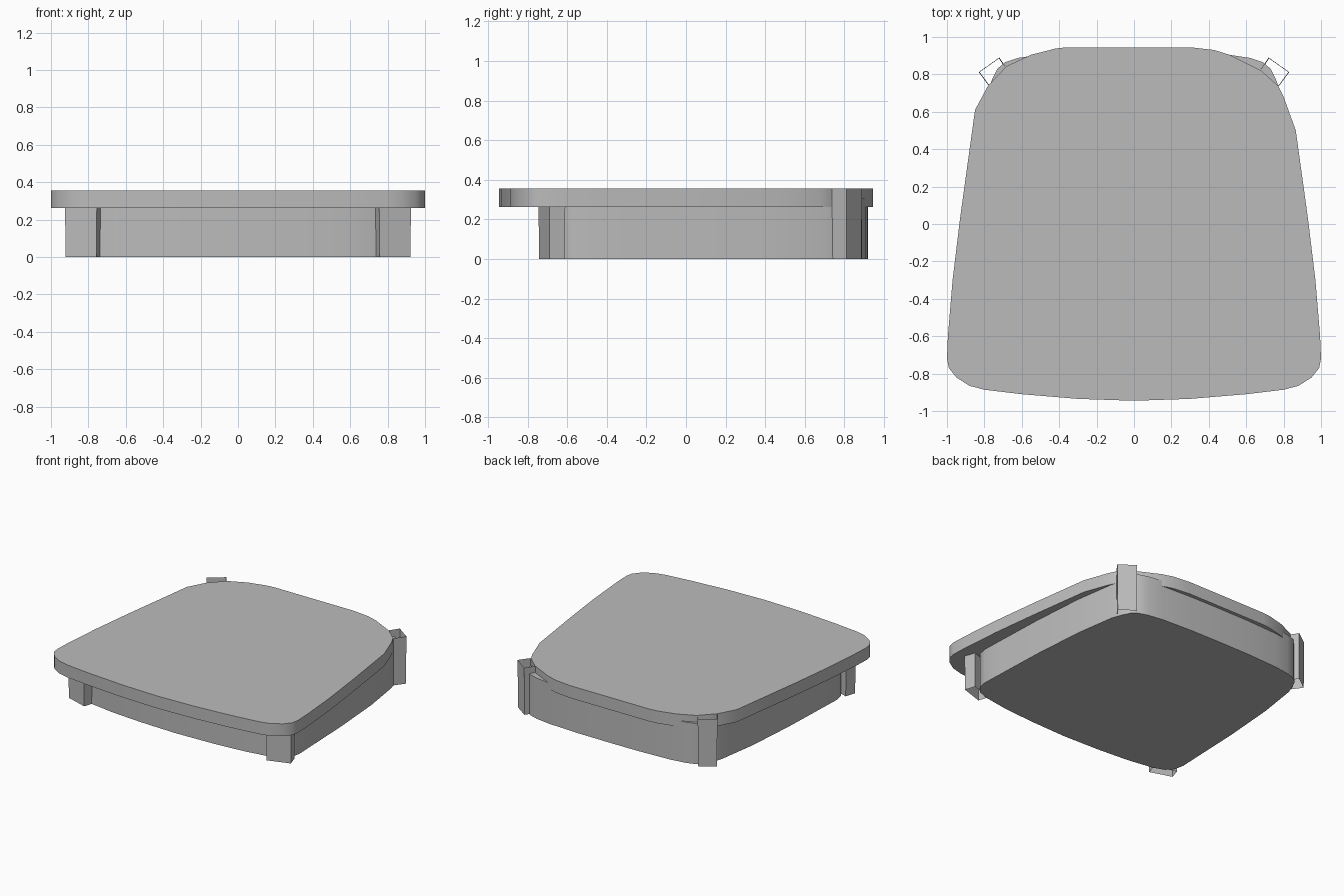
import bpy, bmesh

if "Cube" in bpy.data.objects:
    bpy.data.objects.remove(bpy.data.objects["Cube"])

grey = bpy.data.materials.new("warm_grey")
grey.diffuse_color = (0.5, 0.5, 0.5, 1)
grey.use_nodes = True
grey.node_tree.nodes["Principled BSDF"].inputs["Base Color"].default_value = grey.diffuse_color


def prism(name, outline, z0, z1, capped=True, lean=0.0):
    """Extrude a plan outline; lean widens the top slightly."""
    bm = bmesh.new()
    n = len(outline)
    cx = sum(p[0] for p in outline) / n
    cy = sum(p[1] for p in outline) / n
    low = [bm.verts.new((x + (cx - x) * lean, y + (cy - y) * lean, z0)) for x, y in outline]
    top = [bm.verts.new((x, y, z1)) for x, y in outline]
    for i in range(n):
        j = (i + 1) % n
        bm.faces.new((low[i], low[j], top[j], top[i]))
    if capped:
        bm.faces.new(top)
        bm.faces.new(low[::-1])
    bmesh.ops.recalc_face_normals(bm, faces=bm.faces)
    mesh = bpy.data.meshes.new(name)
    bm.to_mesh(mesh)
    bm.free()
    mesh.materials.append(grey)
    obj = bpy.data.objects.new(name, mesh)
    bpy.context.collection.objects.link(obj)
    bpy.context.view_layer.objects.active = obj
    obj.select_set(True)
    bpy.ops.object.shade_smooth_by_angle(angle=0.6)
    obj.select_set(False)
    return obj


def mirrored(half):
    """Right half, front to back, plus its mirror image."""
    return half + [(-x, y) for x, y in reversed(half) if x > 0]


# Seat slab: shared front, slightly different rear corners
front = [(0, -0.945), (0.3, -0.935), (0.6, -0.91), (0.8, -0.886), (0.88, -0.865),
         (0.95, -0.82), (0.99, -0.77), (1.0, -0.72), (0.995, -0.6), (0.97, -0.3), (0.93, 0.03)]
rear_right = [(0.865, 0.5), (0.8, 0.68), (0.77, 0.74), (0.68, 0.82), (0.51, 0.905),
              (0.43, 0.93), (0.3, 0.945)]
rear_left = [(-0.36, 0.945), (-0.42, 0.938), (-0.55, 0.905), (-0.68, 0.845),
             (-0.78, 0.74), (-0.85, 0.61)]
slab = front + rear_right + rear_left + [(-x, y) for x, y in reversed(front) if x > 0]
prism("seat_slab", slab, 0.262, 0.355)

# Apron box under the slab, just poking out at the rear corners
apron = mirrored([(0, -0.74), (0.3, -0.73), (0.55, -0.71), (0.74, -0.68), (0.82, -0.65),
                  (0.865, -0.6), (0.88, -0.53), (0.875, -0.4), (0.86, 0), (0.83, 0.4),
                  (0.785, 0.7), (0.76, 0.77), (0.73, 0.83), (0.69, 0.865), (0.62, 0.888),
                  (0.5, 0.906), (0.25, 0.918), (0, 0.92)])
prism("apron", apron, 0, 0.305)

# Leg sockets: open tubes set diagonally at the corners
front_leg = [(0.755, -0.745), (0.925, -0.69), (0.9, -0.61), (0.73, -0.665)]
rear_leg = [(0.72, 0.89), (0.67, 0.815), (0.775, 0.737), (0.83, 0.812)]
for side, s in (("right", 1), ("left", -1)):
    prism("front_leg_" + side, [(s * x, y) for x, y in front_leg], 0, 0.262, False, 0.04)
    prism("rear_leg_" + side, [(s * x, y) for x, y in rear_leg], 0, 0.355, False, 0.06)
